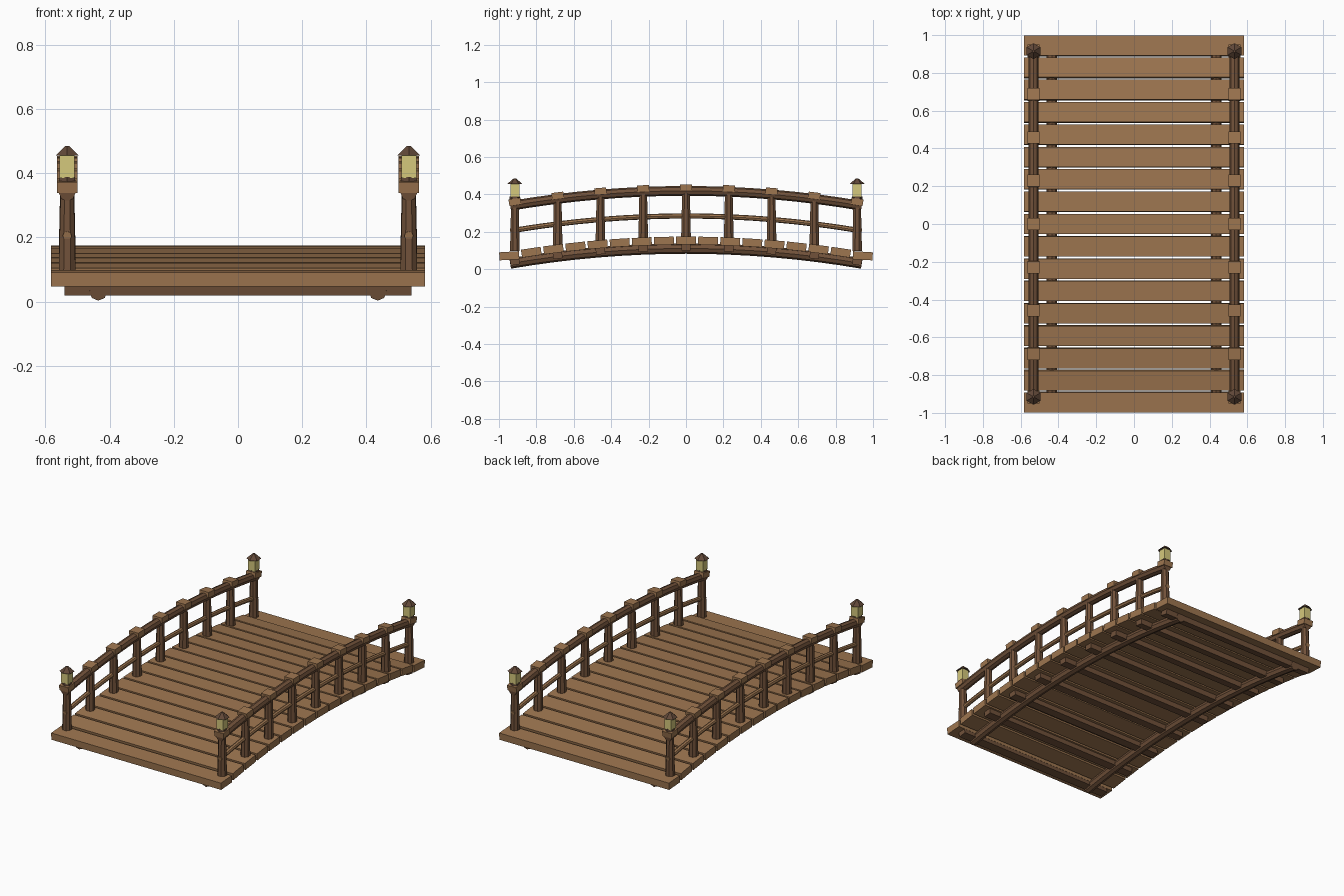
import bpy, bmesh, math
from mathutils import Matrix, Vector

if "Cube" in bpy.data.objects:
    bpy.data.objects.remove(bpy.data.objects["Cube"])


def material(name, rgb):
    m = bpy.data.materials.new(name)
    m.diffuse_color = (*rgb, 1)
    m.use_nodes = True
    m.node_tree.nodes["Principled BSDF"].inputs["Base Color"].default_value = m.diffuse_color
    return m


LIGHT = material("light_wood", (0.34, 0.18, 0.08))
DARK = material("dark_wood", (0.165, 0.083, 0.042))
ROOF = material("roof_brown", (0.12, 0.065, 0.04))
GLASS = material("lantern_glass", (0.66, 0.58, 0.20))

HALF = 0.94          # half length of the arched members
RISE = 0.08          # height of the arch
RAIL_X, BEAM_X = 0.532, 0.435


def arch(y):
    return RISE * (1 - (y / HALF) ** 2)


def slope(y):
    return math.atan(-2 * RISE * y / HALF ** 2)


def finish(bm, name, mat):
    bmesh.ops.recalc_face_normals(bm, faces=bm.faces)
    me = bpy.data.meshes.new(name)
    bm.to_mesh(me)
    bm.free()
    me.materials.append(mat)
    ob = bpy.data.objects.new(name, me)
    bpy.context.collection.objects.link(ob)
    return ob


def box(name, mat, centre, size, tilt=0.0):
    bm = bmesh.new()
    m = (Matrix.Translation(centre) @ Matrix.Rotation(tilt, 4, 'X')
         @ Matrix.Diagonal((*size, 1)))
    bmesh.ops.create_cube(bm, size=1, matrix=m)
    return finish(bm, name, mat)


def cone(name, mat, x, y, z0, z1, r0, r1, sides, turn=0.0):
    bm = bmesh.new()
    m = Matrix.Translation((x, y, (z0 + z1) / 2)) @ Matrix.Rotation(turn, 4, 'Z')
    bmesh.ops.create_cone(bm, cap_ends=True, segments=sides, radius1=r0,
                          radius2=r1, depth=z1 - z0, matrix=m)
    return finish(bm, name, mat)


def arched_log(name, mat, x, z, radius, sides=8, steps=16):
    """Round log that follows the arch along y."""
    bm = bmesh.new()
    rings = []
    for i in range(steps + 1):
        y = -HALF + 2 * HALF * i / steps
        a = slope(y)
        up = Vector((0, -math.sin(a), math.cos(a)))
        ring = []
        for k in range(sides):
            t = 2 * math.pi * k / sides
            p = Vector((x, y, z + arch(y))) + radius * (
                math.cos(t) * Vector((1, 0, 0)) + math.sin(t) * up)
            ring.append(bm.verts.new(p))
        rings.append(ring)
    for a, b in zip(rings, rings[1:]):
        for k in range(sides):
            n = (k + 1) % sides
            bm.faces.new((a[k], a[n], b[n], b[k]))
    bm.faces.new(rings[0])
    bm.faces.new(rings[-1])
    return finish(bm, name, mat)


# Deck planks, the end ones lying flatter
for i in range(17):
    y = -0.945 + i * 0.945 / 8
    tilt = slope(y) * (0.35 if i in (0, 16) else 1)
    box(f"deck_plank_{i}", LIGHT, (0, y, 0.073 + arch(y)),
        (1.164, 0.106, 0.043), tilt)

# Cross joists under the deck, one per pair of posts
post_ys = [-0.915 + i * 0.915 / 4 for i in range(9)]
for i, y in enumerate(post_ys):
    box(f"cross_joist_{i}", DARK, (0, y, 0.036 + arch(y)),
        (1.08, 0.05, 0.034), slope(y))

for side, s in (("left", -1), ("right", 1)):
    x = s * RAIL_X
    # Arched logs: support beam, hand rail and middle rail
    arched_log(f"support_beam_{side}", DARK, s * BEAM_X, 0.031, 0.028)
    arched_log(f"hand_rail_{side}", DARK, x, 0.339, 0.026)
    arched_log(f"middle_rail_{side}", LIGHT, x, 0.205, 0.014)

    # Tapered posts with caps over the rail
    for i, y in enumerate(post_ys):
        h = arch(y)
        cone(f"post_{side}_{i}", DARK, x, y, 0.093 + h, 0.345 + h,
             0.028, 0.022, 8, math.pi / 8)
        box(f"post_cap_{side}_{i}", LIGHT, (x, y, 0.357 + h),
            (0.063, 0.064, 0.034), slope(y))

    # Lanterns on the end posts
    for end, y in (("front", -0.915), ("back", 0.915)):
        tag = f"{side}_{end}"
        cone(f"lantern_base_{tag}", ROOF, x, y, 0.368, 0.388, 0.030, 0.028, 6)
        box(f"lantern_glass_{tag}", GLASS, (x, y, 0.421), (0.047, 0.047, 0.070))
        cone(f"lantern_roof_{tag}", ROOF, x, y, 0.455, 0.485, 0.042, 0.007, 6)
